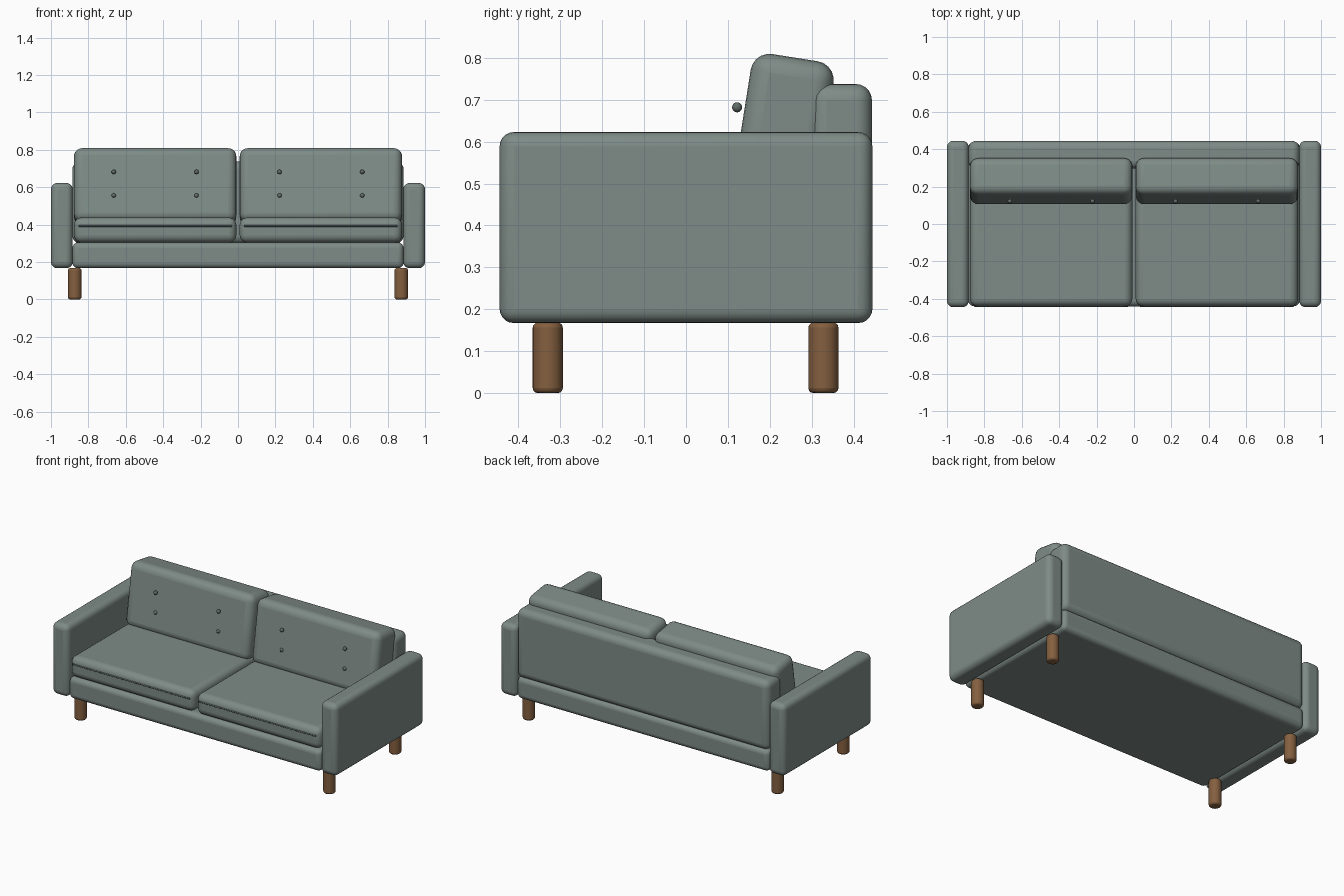
import bpy
from math import radians, pi

if "Cube" in bpy.data.objects:
    bpy.data.objects.remove(bpy.data.objects["Cube"])


def material(name, rgb):
    m = bpy.data.materials.new(name)
    m.diffuse_color = (*rgb, 1)
    m.use_nodes = True
    m.node_tree.nodes["Principled BSDF"].inputs["Base Color"].default_value = m.diffuse_color
    return m


FABRIC = material("fabric", (0.21, 0.26, 0.24))
BUTTON = material("button_fabric", (0.12, 0.15, 0.14))
WOOD = material("wood", (0.23, 0.115, 0.05))


def finish(name, mat, bevel=0, segments=5):
    ob = bpy.context.object
    ob.name = name
    ob.data.materials.append(mat)
    if bevel:
        mod = ob.modifiers.new("rounded_edges", 'BEVEL')
        mod.width = bevel
        mod.segments = segments
        mod.limit_method = 'ANGLE'
        mod.angle_limit = radians(40)
    bpy.ops.object.shade_smooth_by_angle(angle=radians(35))
    return ob


def padded_box(name, center, size, bevel, tilt=0):
    bpy.ops.mesh.primitive_cube_add(size=1, location=center)
    bpy.context.object.scale = size
    bpy.ops.object.transform_apply(location=False, rotation=False, scale=True)
    ob = finish(name, FABRIC, bevel)
    ob.rotation_euler.x = tilt
    return ob


# Frame: base and backrest
padded_box("base", (0, 0, 0.236), (1.77, 0.88, 0.138), 0.03)
padded_box("backrest", (0, 0.37, 0.519), (1.77, 0.148, 0.438), 0.04)

for side, s in (("left", -1), ("right", 1)):
    # Arm
    padded_box(f"{side}_arm", (s * 0.942, 0, 0.395), (0.116, 0.89, 0.456), 0.034)

    # Cushions
    padded_box(f"{side}_seat_cushion", (s * 0.443, -0.07, 0.371),
               (0.868, 0.74, 0.134), 0.04)
    padded_box(f"{side}_back_cushion", (s * 0.443, 0.229, 0.603),
               (0.868, 0.2, 0.4), 0.045, radians(-9))

    # Piping along the seat front
    bpy.ops.mesh.primitive_cylinder_add(vertices=12, radius=0.005, depth=0.82,
                                        location=(s * 0.443, -0.438, 0.393),
                                        rotation=(0, pi / 2, 0))
    finish(f"{side}_seat_piping", BUTTON)

    # Buttons
    for x in (0.222, 0.664):
        for z in (0.556, 0.682):
            bpy.ops.mesh.primitive_uv_sphere_add(segments=16, ring_count=10, radius=0.012,
                                                 location=(s * x, 0.122, z))
            finish(f"{side}_button", BUTTON)

    # Legs
    for end, y in (("front", -0.33), ("back", 0.328)):
        bpy.ops.mesh.primitive_cylinder_add(vertices=32, radius=0.036, depth=0.168,
                                            location=(s * 0.873, y, 0.084))
        finish(f"{side}_{end}_leg", WOOD, 0.012, 3)
